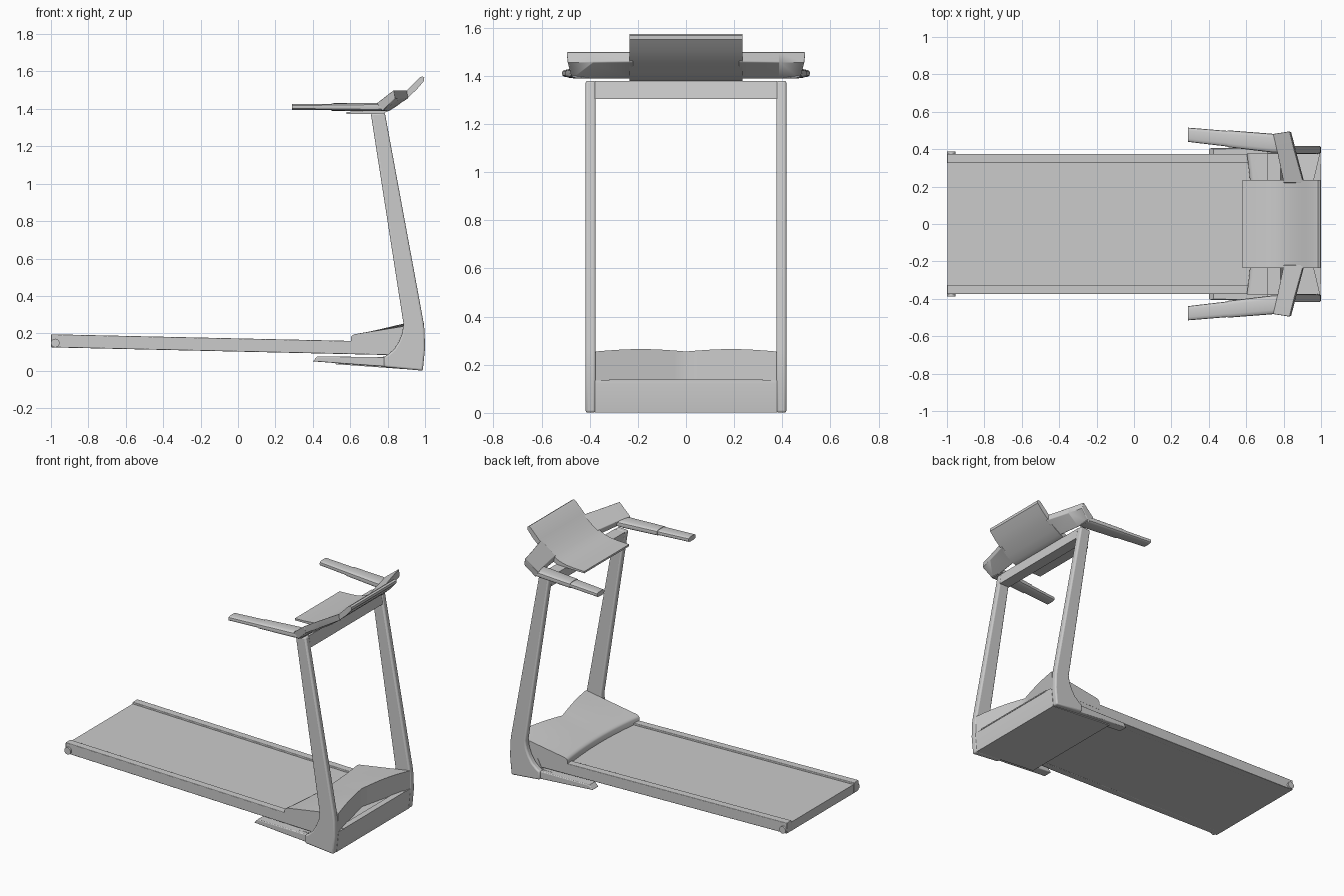
import bpy, math


def make(name, verts, faces, mirror=False, bevel=0, smooth=True):
    me = bpy.data.meshes.new(name)
    me.from_pydata(verts, [], faces)
    ob = bpy.data.objects.new(name, me)
    bpy.context.collection.objects.link(ob)
    bpy.ops.object.select_all(action='DESELECT')
    ob.select_set(True)
    bpy.context.view_layer.objects.active = ob
    bpy.ops.object.mode_set(mode='EDIT')
    bpy.ops.mesh.select_all(action='SELECT')
    bpy.ops.mesh.normals_make_consistent(inside=False)
    bpy.ops.object.mode_set(mode='OBJECT')
    if smooth:
        bpy.ops.object.shade_smooth_by_angle(angle=math.radians(35))
    if bevel:
        b = ob.modifiers.new("bevel", 'BEVEL')
        b.width, b.segments = bevel, 3
        b.limit_method, b.angle_limit = 'ANGLE', math.radians(60)
    if mirror:
        m = ob.modifiers.new("mirror", 'MIRROR')
        m.use_axis = (False, True, False)
    return ob


def loft(name, sections, **kw):
    """Join equal-length point loops into one closed solid."""
    n = len(sections[0])
    verts = [p for s in sections for p in s]
    faces = [tuple(range(n)), tuple(range(len(verts) - n, len(verts)))]
    for s in range(len(sections) - 1):
        for i in range(n):
            a, b = s * n + i, s * n + (i + 1) % n
            faces.append((a, b, b + n, a + n))
    return make(name, verts, faces, **kw)


def extrude(name, profile, y0, y1, **kw):
    return loft(name, [[(x, y, z) for x, z in profile] for y in (y0, y1)], **kw)


# Running deck: recessed belt and raised side rails
extrude("running_belt", [(-0.998, 0.125), (0.85, 0.085), (0.85, 0.142), (-0.998, 0.183)], -0.33, 0.33)
extrude("side_rail", [(-1, 0.125), (0.85, 0.083), (0.85, 0.154), (-1, 0.195)],
        0.325, 0.375, mirror=True, bevel=0.004)
disc = [(-0.977 + 0.023 * math.cos(a * math.pi / 12), 0.148 + 0.023 * math.sin(a * math.pi / 12))
        for a in range(24)]
extrude("rear_roller_cap", disc, 0.37, 0.387, mirror=True)

# Uprights, top bar, feet
extrude("upright", [(0.71, 1.375), (0.785, 1.38), (0.99, 0.27), (0.997, 0.22), (1.0, 0.12), (0.988, 0.0),
                    (0.78, 0.02), (0.78, 0.075), (0.80, 0.085), (0.835, 0.115), (0.86, 0.155),
                    (0.878, 0.2), (0.885, 0.25)], 0.375, 0.417, mirror=True, bevel=0.01)
extrude("top_bar", [(0.712, 1.375), (0.784, 1.378), (0.796, 1.303), (0.722, 1.303)], -0.378, 0.378)
extrude("foot", [(0.40, 0.05), (0.425, 0.077), (0.82, 0.072), (0.82, 0.02), (0.62, 0.034)],
        0.34, 0.405, mirror=True, bevel=0.005)

# Base body with front slot and seam strips
extrude("base_body", [(0.52, 0.035), (0.52, 0.07), (0.79, 0.075), (0.82, 0.135), (0.996, 0.135),
                      (0.998, 0.12), (0.986, 0.002)], -0.377, 0.377)
extrude("front_slot", [(0.96, 0.131), (0.9995, 0.131), (0.9995, 0.139), (0.96, 0.139)], -0.32, 0.32)

# Motor hood: curved rear edge, V-shaped recess at the front
hood = []
for i in range(17):
    y = -0.376 + 0.752 * i / 16
    t = abs(y) / 0.376
    xr = 0.603 + 0.028 * (1 - t * t)
    xf = 0.905 + 0.09 * t
    zf = 0.255 + 0.01 * math.sin(math.pi * t)
    hood.append([(xr, y, 0.12), (xr, y, 0.178), (xr + 0.006, y, 0.188), (xr + 0.02, y, 0.195),
                 (xf, y, zf), (xf, y, 0.12)])
loft("motor_hood", hood)


# Handles: rounded bars angled outward
def bar(name, ends, **kw):
    secs = []
    for x, yc, hw, hh in ends:
        sec = []
        for k in range(16):
            c, s = math.cos(k * math.pi / 8), math.sin(k * math.pi / 8)
            sec.append((x, yc + hw * math.copysign(abs(c) ** 0.6, c),
                        1.41 + hh * math.copysign(abs(s) ** 0.6, s)))
        secs.append(sec)
    loft(name, secs, **kw)


bar("hand_grip", [(0.29, 0.477, 0.038, 0.016), (0.51, 0.455, 0.042, 0.017)], mirror=True)
bar("handle_arm", [(0.50, 0.456, 0.045, 0.02), (0.735, 0.433, 0.05, 0.022),
                   (0.785, 0.428, 0.048, 0.02)], mirror=True)

# Wings linking the arms to the console
loft("console_wing", [
    [(0.742, 0.482, 1.43), (0.832, 0.496, 1.5), (0.84, 0.492, 1.456), (0.77, 0.474, 1.388)],
    [(0.765, 0.385, 1.43), (0.86, 0.385, 1.5), (0.868, 0.385, 1.456), (0.783, 0.385, 1.388)],
    [(0.80, 0.22, 1.425), (0.906, 0.22, 1.5), (0.912, 0.22, 1.458), (0.805, 0.22, 1.388)]],
    mirror=True, bevel=0.004)

# Curved console panel
extrude("console", [(0.58, 1.372), (0.58, 1.384), (0.65, 1.386), (0.71, 1.391), (0.76, 1.403), (0.8, 1.422),
                    (0.85, 1.456), (0.91, 1.505), (0.972, 1.568), (0.985, 1.574), (0.996, 1.568),
                    (0.995, 1.55), (0.955, 1.503), (0.91, 1.462), (0.85, 1.415), (0.81, 1.39),
                    (0.78, 1.378), (0.7, 1.373)], -0.235, 0.235)
